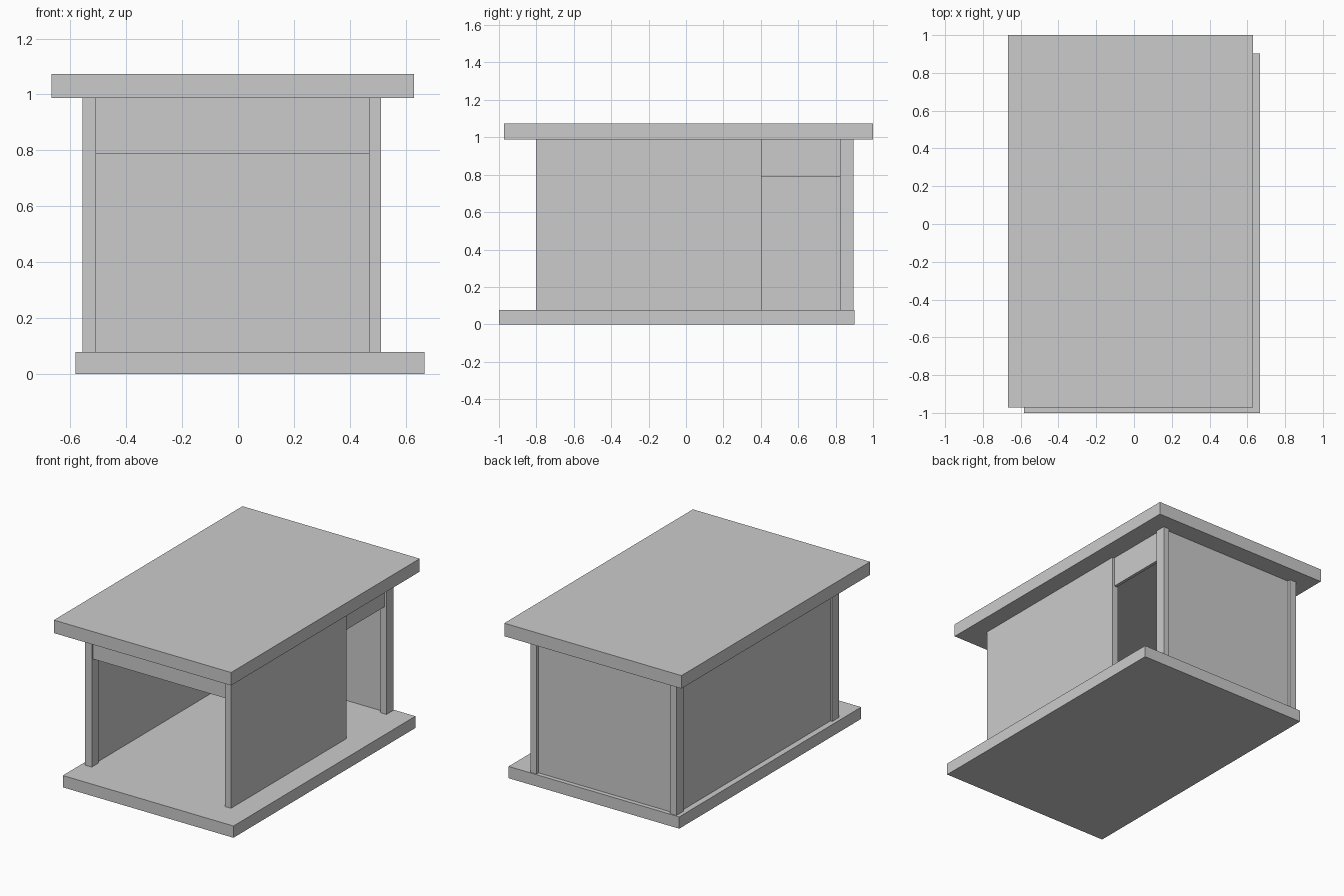
import bpy

# Remove the default cube
default = bpy.data.objects.get("Cube")
if default:
    bpy.data.objects.remove(default, do_unlink=True)

# Single plain grey material
GREY = (0.6, 0.6, 0.6, 1.0)
grey = bpy.data.materials.new("plain_grey")
grey.use_nodes = True
grey.diffuse_color = GREY
for node in grey.node_tree.nodes:
    if node.type == "BSDF_PRINCIPLED":
        node.inputs["Base Color"].default_value = GREY


def box(name, x, y, z):
    """Axis-aligned box from (min, max) ranges."""
    ranges = (x, y, z)
    bpy.ops.mesh.primitive_cube_add(size=1, location=[(a + b) / 2 for a, b in ranges])
    obj = bpy.context.object
    obj.name = obj.data.name = name
    obj.scale = [b - a for a, b in ranges]
    bpy.ops.object.transform_apply(location=False, rotation=False, scale=True)
    obj.data.materials.append(grey)
    return obj


# Shared levels and plan lines
FLOOR, LINTEL, CEILING, TOP = 0.078, 0.787, 0.987, 1.073
WALL_Z, HEADER_Z = (FLOOR, CEILING), (LINTEL, CEILING)
LEFT_POST, RIGHT_POST = (-0.557, -0.508), (0.468, 0.511)
FRONT_POST, BACK_POST = (-0.803, -0.733), (0.823, 0.895)
DOOR_EDGE = 0.403

# Floor and roof slabs
box("floor_slab", (-0.582, 0.667), (-1.0, 0.902), (0, FLOOR))
box("roof_slab", (-0.667, 0.63), (-0.972, 1.0), (CEILING, TOP))

# Corner posts
for name, x, y in (("front_post", LEFT_POST, FRONT_POST),
                   ("back_post_a", LEFT_POST, BACK_POST),
                   ("back_post_b", RIGHT_POST, BACK_POST)):
    box(name, x, y, WALL_Z)

# Solid side wall that stops at the side doorway
box("thick_side_wall", RIGHT_POST, (FRONT_POST[0], DOOR_EDGE), WALL_Z)

# Thin panels recessed between the posts
box("thin_side_wall", (-0.543, -0.522), (FRONT_POST[1], BACK_POST[0]), WALL_Z)
box("back_wall", (LEFT_POST[1], RIGHT_POST[0]), (0.848, 0.873), WALL_Z)

# Headers over the front opening and side doorway
box("front_header", (LEFT_POST[1], RIGHT_POST[0]), (-0.788, -0.763), HEADER_Z)
box("side_header", (0.477, 0.497), (DOOR_EDGE, BACK_POST[0]), HEADER_Z)
